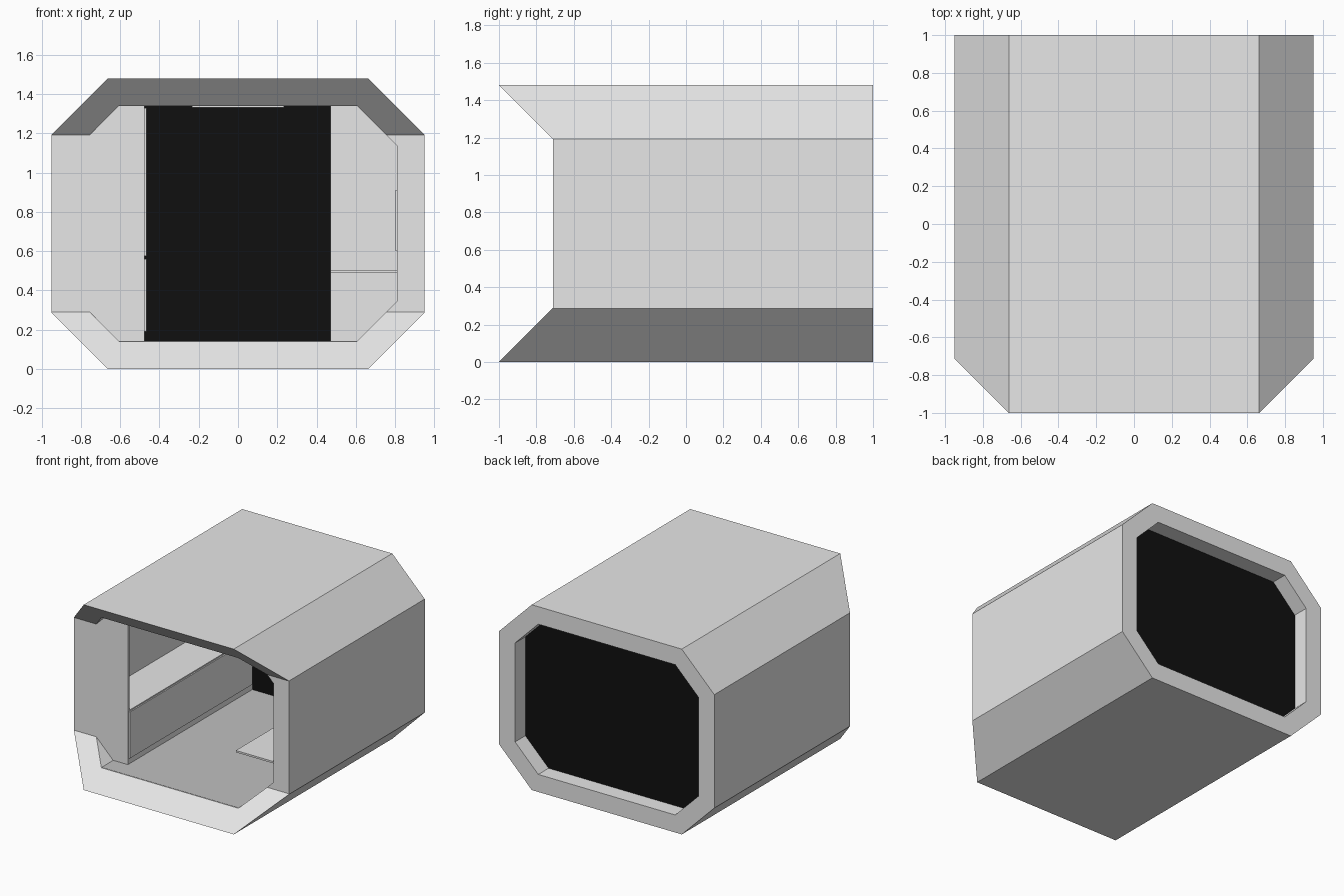
import bpy
import bmesh

cube = bpy.data.objects.get("Cube")
if cube:
    bpy.data.objects.remove(cube)


def material(name, value):
    mat = bpy.data.materials.new(name)
    mat.use_nodes = True
    colour = (value, value, value, 1)
    mat.diffuse_color = colour
    mat.node_tree.nodes["Principled BSDF"].inputs["Base Color"].default_value = colour
    return mat


GREY = material("light grey", 0.8)
FLOOR = material("floor grey", 0.53)
BLACK = material("black", 0.005)


def prism(name, points, start, end, mat, axis="y"):
    """Extrude a profile along y (points are x, z) or along x (points are y, z)."""
    bm = bmesh.new()
    place = (lambda p, d: (p[0], d, p[1])) if axis == "y" else (lambda p, d: (d, p[0], p[1]))
    face = bm.faces.new([bm.verts.new(place(p, start)) for p in points])
    result = bmesh.ops.extrude_face_region(bm, geom=[face])
    shift = (0, end - start, 0) if axis == "y" else (end - start, 0, 0)
    verts = [v for v in result["geom"] if isinstance(v, bmesh.types.BMVert)]
    bmesh.ops.translate(bm, verts=verts, vec=shift)
    bmesh.ops.recalc_face_normals(bm, faces=bm.faces)
    mesh = bpy.data.meshes.new(name)
    bm.to_mesh(mesh)
    bm.free()
    mesh.materials.append(mat)
    obj = bpy.data.objects.new(name, mesh)
    bpy.context.scene.collection.objects.link(obj)
    return obj


def box(name, x, y, z, mat):
    points = [(x[0], z[0]), (x[1], z[0]), (x[1], z[1]), (x[0], z[1])]
    return prism(name, points, y[0], y[1], mat)


def octagon(half, low, high, cut):
    side = [(half - cut, low), (half, low + cut), (half, high - cut), (half - cut, high)]
    return side + [(-x, z) for x, z in reversed(side)]


def side_profile(sign, edge):
    """Part of the inner octagon between the side wall and the given edge."""
    points = [(edge, LOW), *octagon(INNER, LOW, HIGH, CUT)[:4], (edge, HIGH)]
    return [(sign * x, z) for x, z in points]


def cut_away(obj, cutter):
    cutter.hide_render = True
    mod = obj.modifiers.new("cut", "BOOLEAN")
    mod.operation = "DIFFERENCE"
    mod.solver = "EXACT"
    mod.object = cutter
    bpy.context.view_layer.objects.active = obj
    bpy.ops.object.modifier_apply(modifier=mod.name)
    bpy.data.objects.remove(cutter)


TALL, LOW, HIGH, INNER, CUT = 1.48, 0.14, 1.34, 0.81, 0.205
FRONT, BACK, CLOSET = -0.71, 0.86, 0.64

# Octagonal shell, hollowed out, with hooded lips at the front
shell = prism("shell", octagon(0.95, 0, TALL, 0.287), -1, 1, GREY)
cut_away(shell, prism("hollow", octagon(INNER, LOW, HIGH, CUT), -1.5, 1.5, GREY))
hood = [(-1.2, -0.2), (FRONT, 0.29), (FRONT, TALL - 0.29), (-1.2, TALL + 0.2)]
cut_away(shell, prism("hood_cutter", hood, -2, 2, GREY, "x"))

# Dark end panel and floor covering
prism("end_panel", octagon(INNER, LOW, HIGH, CUT), BACK, BACK + 0.01, BLACK)
box("floor", (-0.605, 0.605), (-0.857, BACK), (LOW - 0.002, LOW + 0.002), FLOOR)

# Front partition and closets at the far end
prism("front_partition", side_profile(-1, 0.476), FRONT, FRONT + 0.02, GREY)
prism("right_closet", side_profile(-1, 0.476), CLOSET, BACK, GREY)
prism("left_closet", side_profile(1, 0.471), CLOSET, BACK, GREY)
box("closet_door", (-0.476, -0.466), (CLOSET, BACK - 0.01), (0.575, 1.33), GREY)

# Low cabinet along the right wall: body, doors and worktop
body = [(-0.476, LOW), (-0.605, LOW), (-INNER, LOW + CUT), (-INNER, 0.56), (-0.476, 0.56)]
prism("cabinet_body", body, FRONT + 0.02, CLOSET, GREY)
box("cabinet_doors", (-0.476, -0.466), (FRONT + 0.01, BACK - 0.01), (0.19, 0.56), GREY)
box("worktop", (-INNER, -0.476), (FRONT + 0.02, CLOSET), (0.56, 0.57), GREY)

# Bench shelf and thin plates on the left wall and ceiling
box("bench", (0.471, INNER), (-0.7, CLOSET), (0.49, 0.505), GREY)
box("wall_plate", (0.801, INNER), (-0.4, 0.3), (0.6, 0.91), GREY)
box("ceiling_plate", (-0.235, 0.235), (-0.4, 0.4), (1.332, HIGH), GREY)
